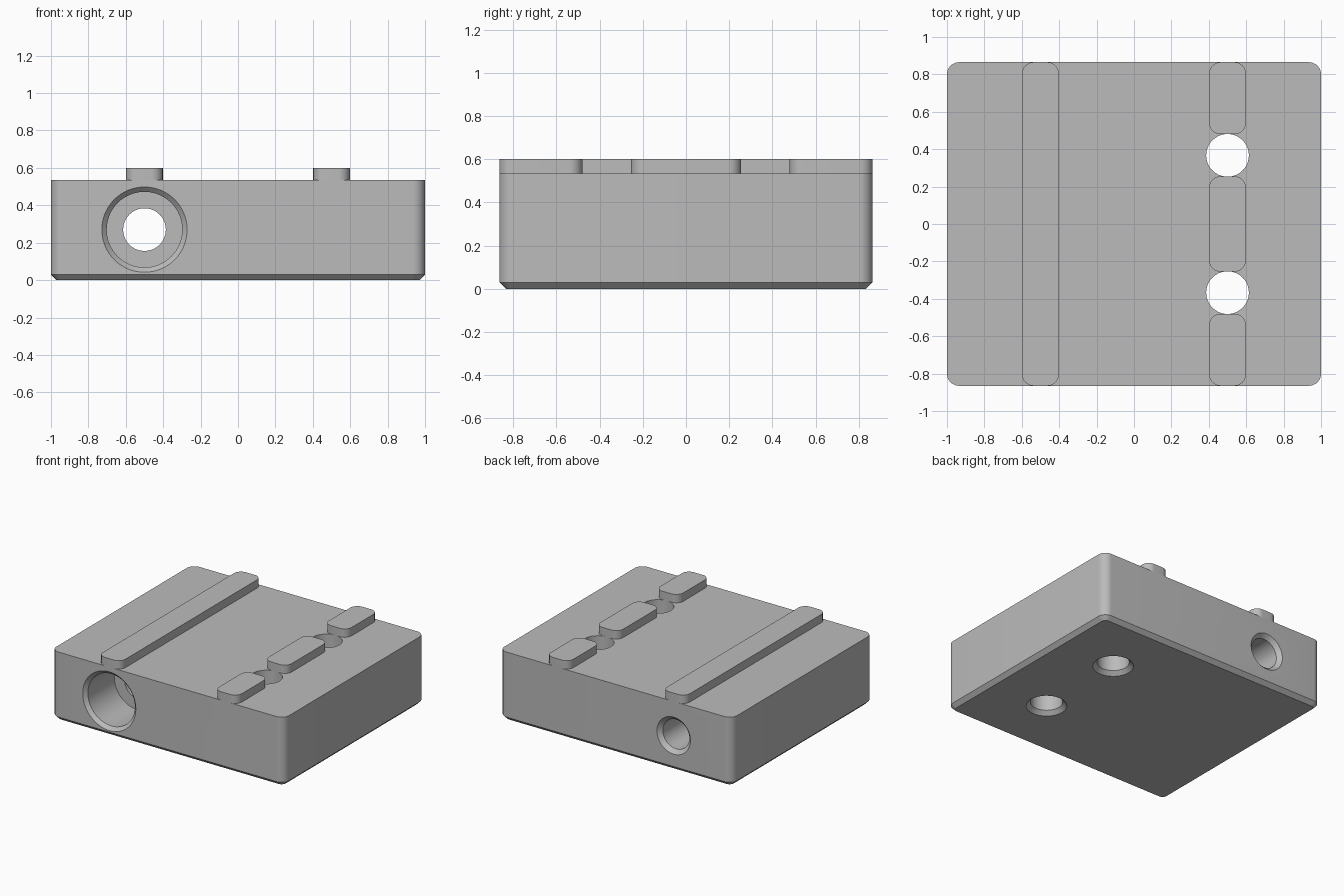
import bpy, bmesh, math
from mathutils import Matrix, Vector

cube = bpy.data.objects.get("Cube")
if cube:
    bpy.data.objects.remove(cube, do_unlink=True)

grey = bpy.data.materials.new("plain grey")
grey.use_nodes = True
colour = (0.5, 0.5, 0.5, 1)
grey.diffuse_color = colour
grey.node_tree.nodes["Principled BSDF"].inputs["Base Color"].default_value = colour

HALF_Y, TOP, RIDGE_TOP = 0.865, 0.535, 0.6
HOLE_R, CHAMFER, HOLE_Y = 0.114, 0.03, 0.367


def rounded_rect(hx, hy, r, steps=10):
    """Outline of a rectangle with round corners."""
    pts = []
    for k, (sx, sy) in enumerate([(1, 1), (-1, 1), (-1, -1), (1, -1)]):
        for i in range(steps + 1):
            a = math.pi / 2 * (k + i / steps)
            pts.append((sx * (hx - r) + r * math.cos(a), sy * (hy - r) + r * math.sin(a)))
    return pts


def circle(r, steps=64):
    return [(r * math.cos(math.tau * i / steps), r * math.sin(math.tau * i / steps))
            for i in range(steps)]


def loft(name, layers, matrix=Matrix()):
    """Closed solid through a stack of (height, outline) layers."""
    bm = bmesh.new()
    rings = [[bm.verts.new((x, y, z)) for x, y in outline] for z, outline in layers]
    n = len(rings[0])
    for low, high in zip(rings, rings[1:]):
        for i in range(n):
            j = (i + 1) % n
            bm.faces.new((low[i], low[j], high[j], high[i]))
    bm.faces.new(rings[0][::-1])
    bm.faces.new(rings[-1])
    bm.transform(matrix)
    bmesh.ops.recalc_face_normals(bm, faces=bm.faces)
    mesh = bpy.data.meshes.new(name)
    bm.to_mesh(mesh)
    bm.free()
    mesh.materials.append(grey)
    obj = bpy.data.objects.new(name, mesh)
    bpy.context.collection.objects.link(obj)
    return obj


def activate(obj):
    bpy.ops.object.select_all(action='DESELECT')
    obj.select_set(True)
    bpy.context.view_layer.objects.active = obj


def smooth(obj):
    activate(obj)
    bpy.ops.object.shade_smooth_by_angle(angle=math.radians(25))


# Block with rounded upright corners and a chamfered base
R = 0.065
block = loft("block", [
    (0, rounded_rect(1 - CHAMFER, HALF_Y - CHAMFER, R - CHAMFER)),
    (CHAMFER, rounded_rect(1, HALF_Y, R)),
    (TOP, rounded_rect(1, HALF_Y, R))])

# Upright holes, chamfered underneath
cutters = []
for side in (-1, 1):
    cutters.append(loft("hole_cutter", [
        (-0.02, circle(HOLE_R + CHAMFER + 0.02)),
        (CHAMFER, circle(HOLE_R)),
        (TOP + 0.1, circle(HOLE_R))], Matrix.Translation((0.5, side * HOLE_Y, 0))))

# Stepped bore from front to back, chamfered at both mouths
BORE_R, DEPTH, LENGTH = 0.202, 0.35, 2 * HALF_Y
along_y = Matrix.Translation(Vector((-0.5, -HALF_Y, 0.27))) @ Matrix.Rotation(-math.pi / 2, 4, 'X')
cutters.append(loft("bore_cutter", [
    (-0.02, circle(BORE_R + 0.046)),
    (0.026, circle(BORE_R)),
    (DEPTH, circle(BORE_R)),
    (DEPTH, circle(HOLE_R)),
    (LENGTH - CHAMFER, circle(HOLE_R)),
    (LENGTH + 0.02, circle(HOLE_R + CHAMFER + 0.02))], along_y))

for cutter in cutters:
    cutter.hide_render = True
    activate(block)
    mod = block.modifiers.new("cut", 'BOOLEAN')
    mod.operation, mod.solver, mod.object = 'DIFFERENCE', 'EXACT', cutter
    bpy.ops.object.modifier_apply(modifier=mod.name)
    bpy.data.objects.remove(cutter, do_unlink=True)
smooth(block)

# Raised ridges: one long, and one broken up by the upright holes
GAP_IN, GAP_OUT = 0.255, 0.48
for name, x, y0, y1 in [("long_ridge", -0.5, -HALF_Y, HALF_Y),
                        ("front_ridge", 0.5, -HALF_Y, -GAP_OUT),
                        ("middle_ridge", 0.5, -GAP_IN, GAP_IN),
                        ("back_ridge", 0.5, GAP_OUT, HALF_Y)]:
    outline = rounded_rect(0.098, (y1 - y0) / 2, 0.06)
    smooth(loft(name, [(TOP, outline), (RIDGE_TOP, outline)],
                Matrix.Translation((x, (y0 + y1) / 2, 0))))
